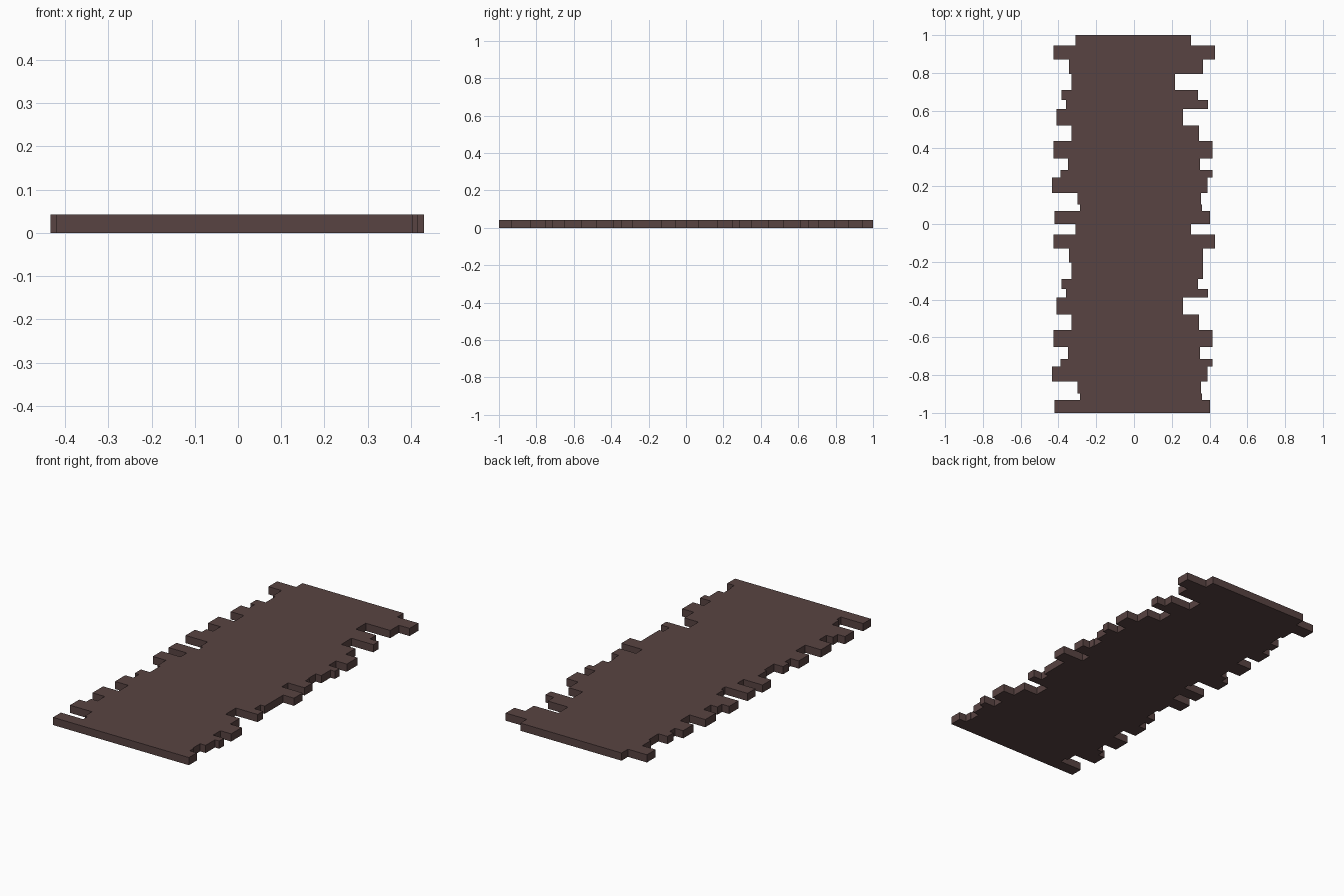
import bpy, bmesh

if "Cube" in bpy.data.objects:
    bpy.data.objects.remove(bpy.data.objects["Cube"])

THICK = 0.042

# One plank per row: (upper y edge, left end, right end), pattern covers one unit of length
PLANKS = [
    (1.0, -0.31, 0.303), (0.945, -0.425, 0.43), (0.87, -0.345, 0.365),
    (0.795, -0.33, 0.365), (0.71, -0.385, 0.34), (0.657, -0.36, 0.392),
    (0.61, -0.41, 0.26), (0.522, -0.33, 0.345), (0.44, -0.425, 0.415),
    (0.348, -0.35, 0.35), (0.285, -0.39, 0.415), (0.245, -0.433, 0.389),
    (0.165, -0.30, 0.355), (0.103, -0.285, 0.36), (0.068, -0.42, 0.403),
]

# Repeat the pattern for the second half; one upper plank is broken short
rows = []
for half in (0, 1):
    for i, (y, l, r) in enumerate(PLANKS):
        if half == 0 and i == 3:
            r = 0.217
        rows.append((y - half, l, r))
ends = [row[0] for row in rows[1:]] + [-1.0]

# Stepped outline: down the right side, back up the left side
right, left = [], []
for (y, l, r), y2 in zip(rows, ends):
    right += [(r, y), (r, y2)]
    left += [(l, y), (l, y2)]
outline = left + right[::-1]

mat = bpy.data.materials.new("dark brown wood")
mat.diffuse_color = (0.098, 0.057, 0.054, 1)
mat.use_nodes = True
mat.node_tree.nodes["Principled BSDF"].inputs["Base Color"].default_value = mat.diffuse_color

# Plank walkway as one extruded slab
bm = bmesh.new()
face = bm.faces.new([bm.verts.new((x, y, 0)) for x, y in outline])
ext = bmesh.ops.extrude_face_region(bm, geom=[face], use_keep_orig=True)
for v in ext["geom"]:
    if isinstance(v, bmesh.types.BMVert):
        v.co.z = THICK
bmesh.ops.recalc_face_normals(bm, faces=bm.faces)
bmesh.ops.triangulate(bm, faces=[f for f in bm.faces if len(f.verts) > 4])
mesh = bpy.data.meshes.new("plank_walkway")
bm.to_mesh(mesh)
bm.free()
mesh.materials.append(mat)
obj = bpy.data.objects.new("plank_walkway", mesh)
bpy.context.collection.objects.link(obj)
